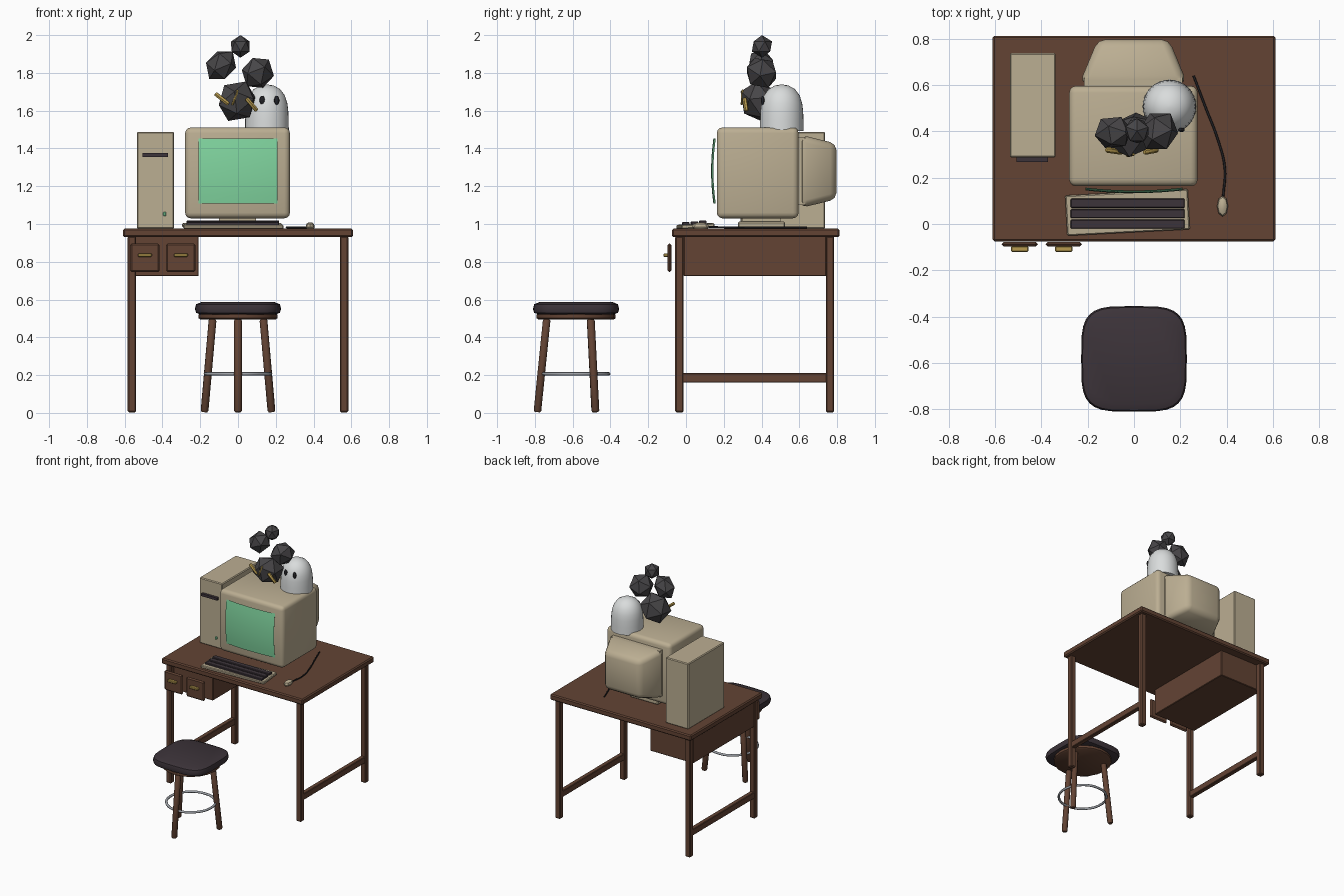
import bpy, bmesh, math
from mathutils import Vector

cube = bpy.data.objects.get("Cube")
if cube:
    bpy.data.objects.remove(cube)


def material(name, r, g, b):
    m = bpy.data.materials.new(name)
    m.use_nodes = True
    m.diffuse_color = (r, g, b, 1)
    m.node_tree.nodes["Principled BSDF"].inputs["Base Color"].default_value = (r, g, b, 1)
    return m


WOOD = material("brown wood", .125, .057, .034)
BEIGE = material("beige plastic", .5, .425, .29)
DARK = material("dark cushion", .046, .034, .042)
ROCK = material("grey rock", .063, .06, .064)
GREEN = material("screen green", .22, .67, .35)
WHITE = material("ghost white", .7, .72, .72)
GOLD = material("gold", .48, .33, .08)
STEEL = material("steel", .36, .38, .41)
BLACK = material("black", .015, .015, .018)


def finish(name, bm, mat, loc=(0, 0, 0), rot=(0, 0, 0), smooth=False):
    bmesh.ops.recalc_face_normals(bm, faces=bm.faces)
    me = bpy.data.meshes.new(name)
    bm.to_mesh(me)
    bm.free()
    me.materials.append(mat)
    ob = bpy.data.objects.new(name, me)
    bpy.context.collection.objects.link(ob)
    ob.location = loc
    ob.rotation_euler = [math.radians(a) for a in rot]
    if smooth:
        bpy.ops.object.select_all(action='DESELECT')
        ob.select_set(True)
        bpy.context.view_layer.objects.active = ob
        bpy.ops.object.shade_smooth_by_angle(angle=math.radians(40))
    return ob


def box(name, x, y, z, mat, bevel=0.0, seg=1, rot=(0, 0, 0), taper=None):
    """Box from (min, max) ranges; taper scales the back face in x and z."""
    size = [r[1] - r[0] for r in (x, y, z)]
    mid = [(r[0] + r[1]) / 2 for r in (x, y, z)]
    bm = bmesh.new()
    bmesh.ops.create_cube(bm, size=1)
    for v in bm.verts:
        back = v.co.y > 0
        v.co = Vector(c * s for c, s in zip(v.co, size))
        if taper and back:
            v.co.x *= taper[0]
            v.co.z *= taper[1]
    if bevel:
        bmesh.ops.bevel(bm, geom=bm.edges[:], offset=bevel, segments=seg,
                        profile=.5, affect='EDGES', clamp_overlap=True)
    return finish(name, bm, mat, mid, rot, seg > 1)


def loft(name, rings, mat, loc, sides=32, power=2.0, smooth=True):
    """Stack of superellipse rings given as (radius, height)."""
    bm = bmesh.new()
    loops = []
    for r, h in rings:
        loop = []
        for i in range(sides):
            a = math.tau * i / sides
            c, s = math.cos(a), math.sin(a)
            loop.append(bm.verts.new((r * math.copysign(abs(c) ** (2 / power), c),
                                      r * math.copysign(abs(s) ** (2 / power), s), h)))
        loops.append(loop)
    for a, b in zip(loops, loops[1:]):
        for i in range(sides):
            j = (i + 1) % sides
            bm.faces.new((a[i], a[j], b[j], b[i]))
    bm.faces.new(loops[0])
    bm.faces.new(loops[-1])
    return finish(name, bm, mat, loc, smooth=smooth)


def rod(name, a, b, r, mat, sides=10):
    """Round bar with chamfered ends between two points."""
    d = Vector(b) - Vector(a)
    n = d.length
    ob = loft(name, [(r * .7, 0), (r, r * .4), (r, n - r * .4), (r * .7, n)], mat, a, sides)
    ob.rotation_euler = d.to_track_quat('Z', 'Y').to_euler()
    return ob


def curve(name, pts, r, mat, cyclic=False):
    cu = bpy.data.curves.new(name, 'CURVE')
    cu.dimensions = '3D'
    cu.bevel_depth = r
    cu.bevel_resolution = 2
    cu.resolution_u = 6
    sp = cu.splines.new('BEZIER')
    sp.bezier_points.add(len(pts) - 1)
    for p, co in zip(sp.bezier_points, pts):
        p.co = co
        p.handle_left_type = p.handle_right_type = 'AUTO'
    sp.use_cyclic_u = cyclic
    cu.materials.append(mat)
    bpy.context.collection.objects.link(bpy.data.objects.new(name, cu))


# Desk
box("desk_top", (-.61, .61), (-.075, .812), (.93, .975), WOOD, .008)
for side, x in (("right", -.562), ("left", .562)):
    for end, y in (("front", -.035), ("back", .762)):
        box(f"desk_leg_{end}_{side}", (x - .022, x + .022), (y - .022, y + .022), (.003, .935), WOOD, .006)
    box(f"desk_stretcher_{side}", (x - .018, x + .018), (-.02, .75), (.16, .21), WOOD, .004)
box("drawer_case", (-.583, -.208), (-.012, .742), (.724, .935), WOOD, .004)
for i, x in enumerate((-.493, -.303)):
    box(f"drawer_front_{i}", (x - .078, x + .078), (-.098, -.077), (.745, .897), WOOD, .009)
    box(f"drawer_handle_{i}", (x - .037, x + .037), (-.12, -.095), (.826, .844), GOLD, .004)

# Computer tower
box("tower_case", (-.536, -.338), (.288, .737), (.975, 1.487), BEIGE, .006)
box("tower_drive_slot", (-.506, -.37), (.268, .3), (1.356, 1.376), DARK)
box("tower_button", (-.396, -.38), (.28, .3), (1.043, 1.063), GREEN, .003)

# Monitor
box("monitor_body", (-.28, .275), (.163, .596), (1.03, 1.511), BEIGE, .03, 3)
box("monitor_neck", (-.215, .21), (.58, .63), (1.1, 1.46), BEIGE)
box("monitor_back", (-.235, .23), (.607, .797), (1.085, 1.472), BEIGE, .035, 2, taper=(.66, .76))
box("monitor_stand", (-.125, .12), (.275, .525), (.975, 1.012), BEIGE, .006)
box("monitor_swivel", (-.1, .095), (.3, .5), (1.005, 1.04), BEIGE)

# Domed screen sheet
bm = bmesh.new()
bmesh.ops.create_grid(bm, x_segments=10, y_segments=8, size=1)
for v in bm.verts:
    u, w = v.co.x, v.co.y
    v.co = (u * .21, .012 * (u * u + w * w), w * .17)
bmesh.ops.solidify(bm, geom=bm.faces[:], thickness=.004)
finish("monitor_screen", bm, GREEN, (0, .133, 1.282), smooth=True)

# Keyboard and mouse
box("keyboard_base", (-.293, .237), (-.037, .137), (.978, 1.0), BEIGE, .005, rot=(3, 0, 3))
for i in range(3):
    y = .0 + i * .045
    z = .992 + i * .004
    box(f"key_row_{i}", (-.273, .218), (y - .02, y + .019), (z, z + .018), DARK, .003)
loft("mouse", [(.8, 0), (1, .3), (.85, .75), (.4, 1)], BEIGE, (.382, .077, .975), 8).scale = (.024, .045, .033)
curve("mouse_cable", [(.385, .12, .984), (.392, .24, .982), (.36, .37, .982), (.31, .5, .982),
                      (.257, .64, .982)], .005, BLACK)

# Stool
CY = -.582
loft("stool_cushion", [(.2, .522), (.222, .53), (.228, .55), (.222, .575), (.195, .586)],
     DARK, (0, CY, 0), 32, 4)
loft("stool_board", [(.2, .495), (.21, .502), (.21, .52), (.2, .527)], WOOD, (0, CY, 0), 20)
for i in range(3):
    a = math.radians(-90 + 120 * i)
    c, s = math.cos(a), math.sin(a)
    rod(f"stool_leg_{i}", (.205 * c, CY + .205 * s, .004), (.155 * c, CY + .155 * s, .497), .021, WOOD)
ring = [(.173 * math.cos(math.tau * i / 8), CY + .173 * math.sin(math.tau * i / 8), .207) for i in range(8)]
curve("stool_foot_ring", ring, .009, STEEL, True)

# Little ghost
loft("ghost_body", [(.116, 1.493), (.115, 1.55), (.113, 1.6), (.108, 1.64), (.095, 1.68),
                    (.07, 1.714), (.036, 1.733), (.006, 1.738)], WHITE, (.153, .507, 0))
for side, x in (("right", .128), ("left", .205)):
    bm = bmesh.new()
    bmesh.ops.create_uvsphere(bm, u_segments=12, v_segments=8, radius=1)
    finish(f"ghost_eye_{side}", bm, BLACK, (x, .406, 1.655), smooth=True).scale = (.014, .009, .024)

# Floating rocks with gold slivers
for name, loc, size, rot in (
        ("large", (-.005, .385, 1.65), (.115, .095, .115), (20, 15, 40)),
        ("right", (-.09, .395, 1.84), (.078, .075, .095), (10, 40, 15)),
        ("left", (.105, .4, 1.8), (.093, .085, .092), (35, 20, 70)),
        ("top", (.013, .402, 1.94), (.057, .06, .06), (0, 0, 18))):
    bm = bmesh.new()
    bmesh.ops.create_icosphere(bm, subdivisions=1, radius=1)
    finish("rock_" + name, bm, ROCK, loc, rot).scale = size
rod("gold_sliver_right", (-.12, .32, 1.69), (-.05, .31, 1.635), .012, GOLD, 6)
rod("gold_sliver_left", (.045, .31, 1.665), (.1, .32, 1.6), .012, GOLD, 6)
rod("gold_sliver_middle", (.0, .3, 1.71), (-.03, .295, 1.63), .006, GOLD, 6)
